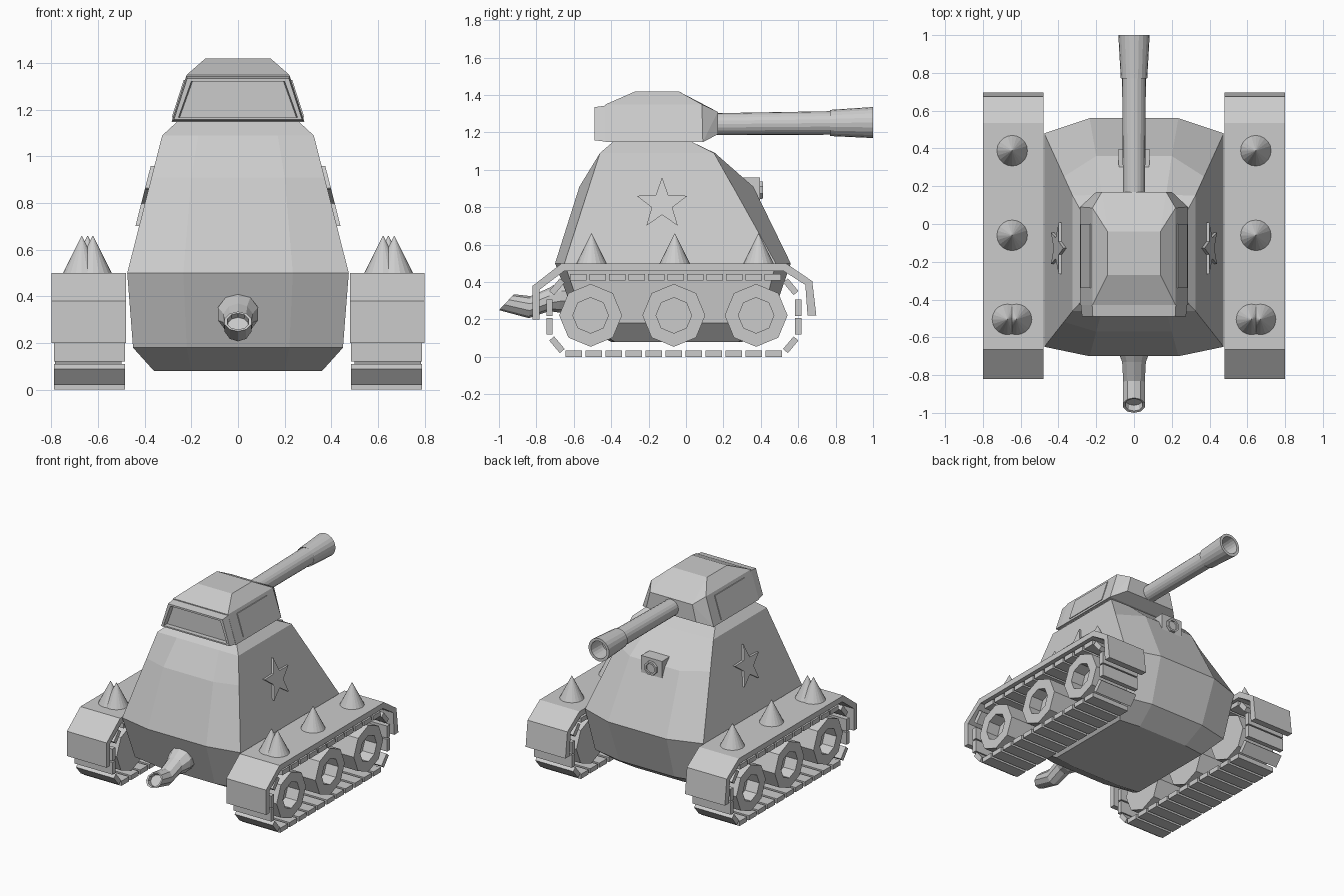
import bpy, bmesh
from math import sin, cos, pi
from mathutils import Vector

if "Cube" in bpy.data.objects:
    bpy.data.objects.remove(bpy.data.objects["Cube"])


def finish(bm, name, mirror):
    bmesh.ops.recalc_face_normals(bm, faces=bm.faces)
    me = bpy.data.meshes.new(name)
    bm.to_mesh(me)
    bm.free()
    ob = bpy.data.objects.new(name, me)
    bpy.context.collection.objects.link(ob)
    if mirror:
        m = ob.modifiers.new("Mirror", 'MIRROR')
        m.use_mirror_merge = False
        m.use_clip = False
    return ob


def loft(name, rings, mirror=False):
    """Skin a list of equal-length point rings and cap both ends."""
    bm = bmesh.new()
    vs = [[bm.verts.new(p) for p in r] for r in rings]
    n = len(rings[0])
    for a, b in zip(vs, vs[1:]):
        for i in range(n):
            j = (i + 1) % n
            bm.faces.new((a[i], a[j], b[j], b[i]))
    bm.faces.new(vs[0])
    bm.faces.new(vs[-1])
    return finish(bm, name, mirror)


def hull(name, pts):
    bm = bmesh.new()
    for p in pts:
        bm.verts.new(p)
    bmesh.ops.convex_hull(bm, input=bm.verts)
    bmesh.ops.dissolve_limit(bm, angle_limit=0.02, verts=bm.verts, edges=bm.edges)
    return finish(bm, name, False)


def circle(n, r, phase=0.0):
    return [(r * cos(2 * pi * i / n + phase), r * sin(2 * pi * i / n + phase)) for i in range(n)]


def box(name, x0, x1, y0, y1, z0, z1, mirror=False):
    return loft(name, [[(x0, y0, z), (x1, y0, z), (x1, y1, z), (x0, y1, z)] for z in (z0, z1)], mirror)


# Hull: octagonal rings (z, side x, middle x, front middle y, front corner y, back corner y, back middle y)
hull_rings = []
for z, xs, xm, fm, fc, bc, bk in [
        (0.08, 0.36, 0.20, -0.40, -0.38, 0.28, 0.30),
        (0.18, 0.45, 0.22, -0.58, -0.54, 0.40, 0.45),
        (0.50, 0.475, 0.235, -0.70, -0.65, 0.48, 0.56),
        (0.91, 0.371, 0.20, -0.57, -0.518, 0.251, 0.36),
        (1.09, 0.325, 0.17, -0.46, -0.46, 0.15, 0.155),
        (1.15, 0.26, 0.15, -0.39, -0.39, 0.03, 0.03)]:
    hull_rings.append([(xs, fc, z), (xs, bc, z), (xm, bk, z), (-xm, bk, z),
                       (-xs, bc, z), (-xs, fc, z), (-xm, fm, z), (xm, fm, z)])
loft("hull", hull_rings)

# Turret block
hull("turret", [(s * x, y, z) for s in (1, -1) for x, y, z in [
    (0.285, -0.43, 1.148), (0.285, 0.09, 1.148), (0.22, -0.43, 1.35), (0.22, 0.085, 1.35),
    (0.14, -0.27, 1.42), (0.14, -0.04, 1.42), (0.20, 0.17, 1.19), (0.17, 0.17, 1.31)]])

# Front window frame with recessed pane
loft("window_frame", [[(-b, y, z0), (b, y, z0), (t, y, z1), (-t, y, z1)] for y, b, t, z0, z1 in [
    (-0.42, 0.283, 0.222, 1.15, 1.345), (-0.49, 0.275, 0.218, 1.158, 1.335),
    (-0.49, 0.255, 0.20, 1.168, 1.322), (-0.455, 0.25, 0.195, 1.168, 1.322)]])

# Thin panels on the turret sides
loft("turret_side_panel", [[(0.279 + d, -0.34, 1.168), (0.279 + d, 0.0, 1.168),
                            (0.228 + d, 0.0, 1.327), (0.228 + d, -0.34, 1.327)] for d in (-0.01, 0.005)], True)

# Gun barrel with flared, hollow muzzle
loft("gun_barrel", [[(a, y, 1.243 + 0.01 * y + b) for a, b in circle(20, r)] for y, r in [
    (0.10, 0.058), (0.78, 0.063), (0.77, 0.07), (1.0, 0.083), (1.0, 0.063), (0.88, 0.058)]])

# Rear lamp housing and lens
loft("rear_lamp_housing", [[(-x, y, z0), (x, y, z0), (x, y, 0.96), (-x, y, 0.96)]
                           for y, x, z0 in [(0.20, 0.075, 0.86), (0.395, 0.085, 0.83)]])
loft("rear_lamp_lens", [[(a, y, 0.892 + b) for a, b in circle(8, r, pi / 8)] for y, r in [
    (0.38, 0.052), (0.412, 0.05), (0.412, 0.036), (0.402, 0.034)]])

# Exhaust pipe: rings given by top and bottom edge (y, z) and half width
pipe = []
for t, b, w in [((-0.52, 0.43), (-0.52, 0.25), 0.09), ((-0.66, 0.412), (-0.68, 0.237), 0.09),
                ((-0.73, 0.37), (-0.73, 0.245), 0.066), ((-0.83, 0.325), (-0.84, 0.207), 0.06),
                ((-0.92, 0.335), (-1.0, 0.25), 0.06), ((-0.925, 0.328), (-0.99, 0.258), 0.048),
                ((-0.905, 0.31), (-0.96, 0.245), 0.045)]:
    t, b = Vector((0, *t)), Vector((0, *b))
    c, h = (t + b) / 2, (t - b) / 2
    pipe.append([c + h * q + Vector((w * p, 0, 0)) for p, q in circle(10, 1, pi / 2)])
loft("exhaust_pipe", pipe)

# Star plates lying on the sloped hull sides
star = []
for i in range(10):
    r = 0.143 if i % 2 == 0 else 0.058
    star.append((-0.128 + r * sin(pi * i / 5), 0.817 + r * cos(pi * i / 5)))
loft("side_star", [[(0.475 - (z - 0.5) * 0.2542 + d, y, z) for y, z in star] for d in (-0.02, 0.016)], True)

# Fenders: bent sheet extruded sideways
fender = [(-0.82, 0.20), (-0.82, 0.38), (-0.665, 0.50), (0.535, 0.50), (0.675, 0.405), (0.697, 0.22),
          (0.65, 0.22), (0.638, 0.385), (0.52, 0.46), (-0.65, 0.46), (-0.782, 0.36), (-0.782, 0.20)]
loft("fender", [[(x, y, z) for y, z in fender] for x in (0.48, 0.80)], True)

# Spikes on the fenders, doubled at the front
for x, y in [(0.645, 0.388), (0.645, -0.06), (0.622, -0.505), (0.67, -0.505)]:
    loft("fender_spike", [[(x + a, y + b, z) for a, b in circle(20, r)]
                          for z, r in [(0.49, 0.086), (0.66, 0.001)]], True)

# Octagonal road wheels with hollow hubs
for y in (-0.51, -0.065, 0.375):
    loft("road_wheel", [[(x, y + a, 0.222 + b) for a, b in circle(8, r, pi / 2)] for x, r in [
        (0.50, 0.168), (0.785, 0.168), (0.785, 0.095), (0.69, 0.095)]], True)

# Track plates: (y, z, angle)
plates = [(-0.60 + 0.107 * i, 0.017, 0) for i in range(11)]
plates += [(-0.575 + 0.104 * i, 0.425, 0) for i in range(11)]
for y, s in ((-0.73, -1), (0.60, 1)):
    plates += [(y, 0.165, pi / 2), (y, 0.262, pi / 2),
               (y - 0.04 * s, 0.065, s * pi / 3.6), (y - 0.04 * s, 0.375, -s * pi / 3.6)]
for y, z, a in plates:
    ring = [(y + p * cos(a) - q * sin(a), z + p * sin(a) + q * cos(a))
            for p, q in [(-0.044, -0.017), (0.044, -0.017), (0.044, 0.017), (-0.044, 0.017)]]
    loft("track_plate", [[(x, u, v) for u, v in ring] for x in (0.485, 0.79)], True)
